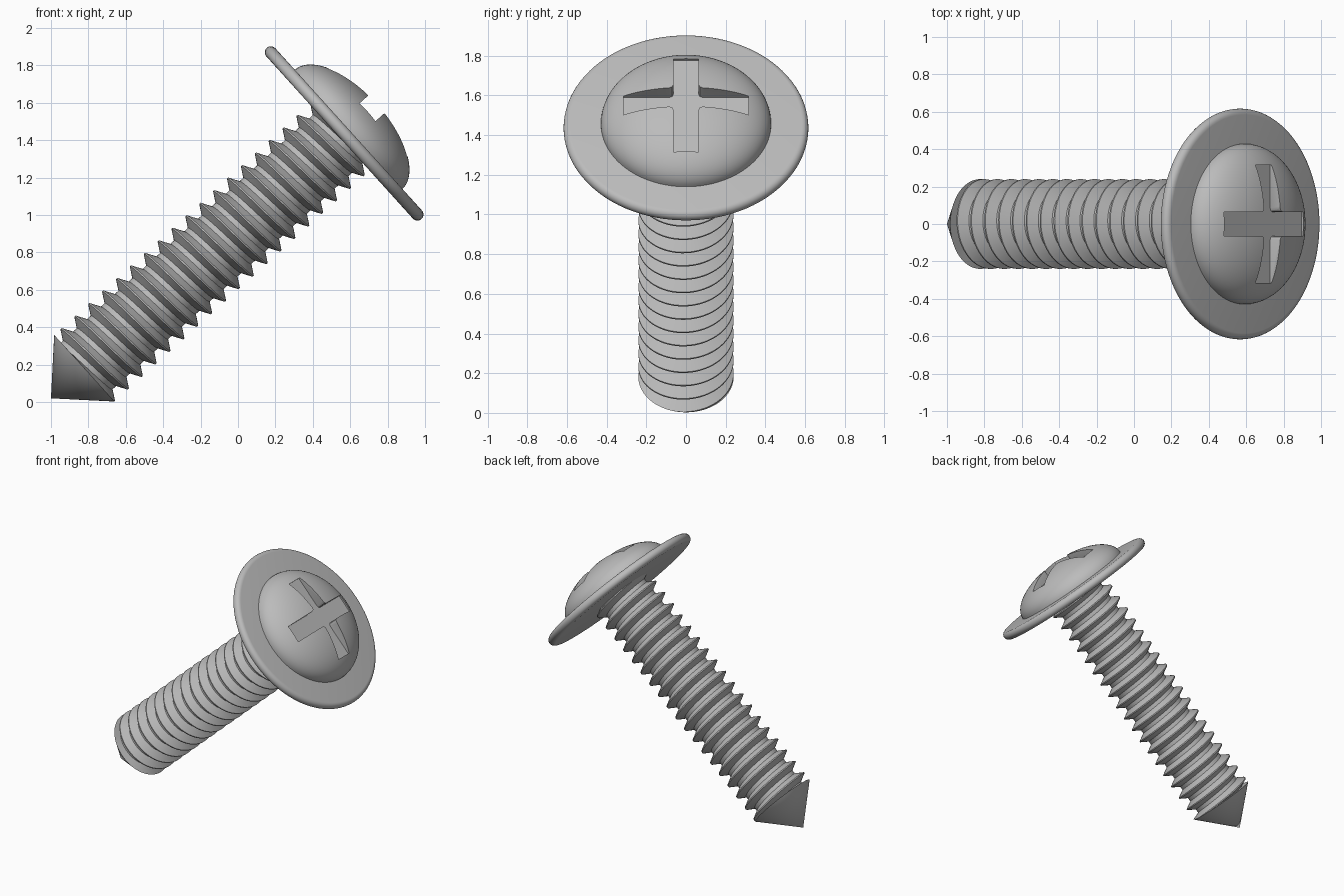
import bpy, bmesh, math
from mathutils import Matrix, Vector

cube = bpy.data.objects.get("Cube")
if cube:
    bpy.data.objects.remove(cube, do_unlink=True)

steel = bpy.data.materials.new("grey_steel")
steel.use_nodes = True
GREY = (0.5, 0.5, 0.5, 1)
steel.diffuse_color = GREY
steel.node_tree.nodes["Principled BSDF"].inputs["Base Color"].default_value = GREY

# The screw is built along local z with its tip at the origin, then tilted
TILT = Matrix.Translation((-1, 0, 0.02)) @ Matrix.Rotation(math.radians(47.9), 4, 'Y')
CONE, WASHER_LOW, WASHER_TOP = 0.24, 2.08, 2.145
PITCH, CREST, ROOT = 0.1, 0.24, 0.185


def add_object(name, bm, merge=1e-5):
    bmesh.ops.remove_doubles(bm, verts=bm.verts, dist=merge)
    bmesh.ops.recalc_face_normals(bm, faces=bm.faces)
    mesh = bpy.data.meshes.new(name)
    bm.to_mesh(mesh)
    bm.free()
    mesh.materials.append(steel)
    obj = bpy.data.objects.new(name, mesh)
    bpy.context.collection.objects.link(obj)
    obj.matrix_world = TILT
    return obj


def smooth(obj, degrees=35):
    bpy.ops.object.select_all(action='DESELECT')
    obj.select_set(True)
    bpy.context.view_layer.objects.active = obj
    bpy.ops.object.shade_smooth_by_angle(angle=math.radians(degrees))


def lathe(name, profile, steps=96):
    bm = bmesh.new()
    verts = [bm.verts.new((r, 0, z)) for r, z in profile]
    edges = [bm.edges.new(pair) for pair in zip(verts, verts[1:])]
    bmesh.ops.spin(bm, geom=verts + edges, axis=(0, 0, 1), cent=(0, 0, 0),
                   angle=2 * math.pi, steps=steps, use_duplicate=False)
    return add_object(name, bm)


# Pointed tip
smooth(lathe("tip", [(0, 0), (CREST, CONE), (0, CONE)]))

# Helical thread, trimmed flat at both ends
bm = bmesh.new()
steps = 64
tooth = [(-0.036, ROOT), (-0.004, CREST), (0.004, CREST), (0.036, ROOT)]
turns = round((WASHER_LOW - CONE) / PITCH) + 2
rows = []
for i in range(turns * steps + 1):
    angle = 2 * math.pi * i / steps
    base = CONE + PITCH * (i / steps - 1)
    row = []
    for offset, r in tooth + [(PITCH + tooth[0][0], ROOT)]:
        z = min(max(base + offset, CONE), WASHER_LOW + 0.01)
        row.append(bm.verts.new((r * math.cos(angle), r * math.sin(angle), z)))
    rows.append(row)
for a, b in zip(rows, rows[1:]):
    for j in range(len(a) - 1):
        bm.faces.new((a[j], b[j], b[j + 1], a[j + 1]))
bmesh.ops.dissolve_degenerate(bm, dist=1e-5, edges=bm.edges)
smooth(add_object("threaded_shank", bm))

# Flat washer flange with a rounded rim
mid, half, radius = (WASHER_LOW + WASHER_TOP) / 2, (WASHER_TOP - WASHER_LOW) / 2, 0.617
rim = [(radius - half + half * math.cos(t), mid + half * math.sin(t))
       for t in [math.pi * (k / 10 - 0.5) for k in range(11)]]
smooth(lathe("washer", [(0, WASHER_LOW)] + rim + [(0, WASHER_TOP)]))

# Domed head
DOME_R, DOME_H = 0.429, 0.205
arc = [(DOME_R * math.cos(t), WASHER_TOP + DOME_H * math.sin(t))
       for t in [math.pi / 2 * k / 20 for k in range(20)]]
dome = lathe("domed_head", [(0, WASHER_TOP)] + arc + [(0, WASHER_TOP + DOME_H)])

# Cross-shaped cutter with eased inner corners
LENGTH, WIDTH, EASE = 0.315, 0.064, 0.02
bm = bmesh.new()
outline = []
for k in range(4):
    turn = Matrix.Rotation(k * math.pi / 2, 4, 'Z')
    for x, y in [(LENGTH, -WIDTH), (LENGTH, WIDTH), (WIDTH + EASE, WIDTH),
                 (WIDTH + EASE * 0.3, WIDTH + EASE * 0.3), (WIDTH, WIDTH + EASE)]:
        outline.append(bm.verts.new(turn @ Vector((x, y, WASHER_TOP + 0.126))))
face = bm.faces.new(outline)
top = bmesh.ops.extrude_face_region(bm, geom=[face])
bmesh.ops.translate(bm, vec=(0, 0, 0.2),
                    verts=[v for v in top["geom"] if isinstance(v, bmesh.types.BMVert)])
cutter = add_object("recess_cutter", bm)
cutter.hide_render = True

# Cut the cross recess and drop the cutter
cut = dome.modifiers.new("cross_recess", 'BOOLEAN')
cut.operation = 'DIFFERENCE'
cut.solver = 'EXACT'
cut.object = cutter
bpy.context.view_layer.update()
bpy.ops.object.select_all(action='DESELECT')
bpy.context.view_layer.objects.active = dome
dome.select_set(True)
bpy.ops.object.modifier_apply(modifier=cut.name)
bpy.data.objects.remove(cutter, do_unlink=True)
smooth(dome, 30)
